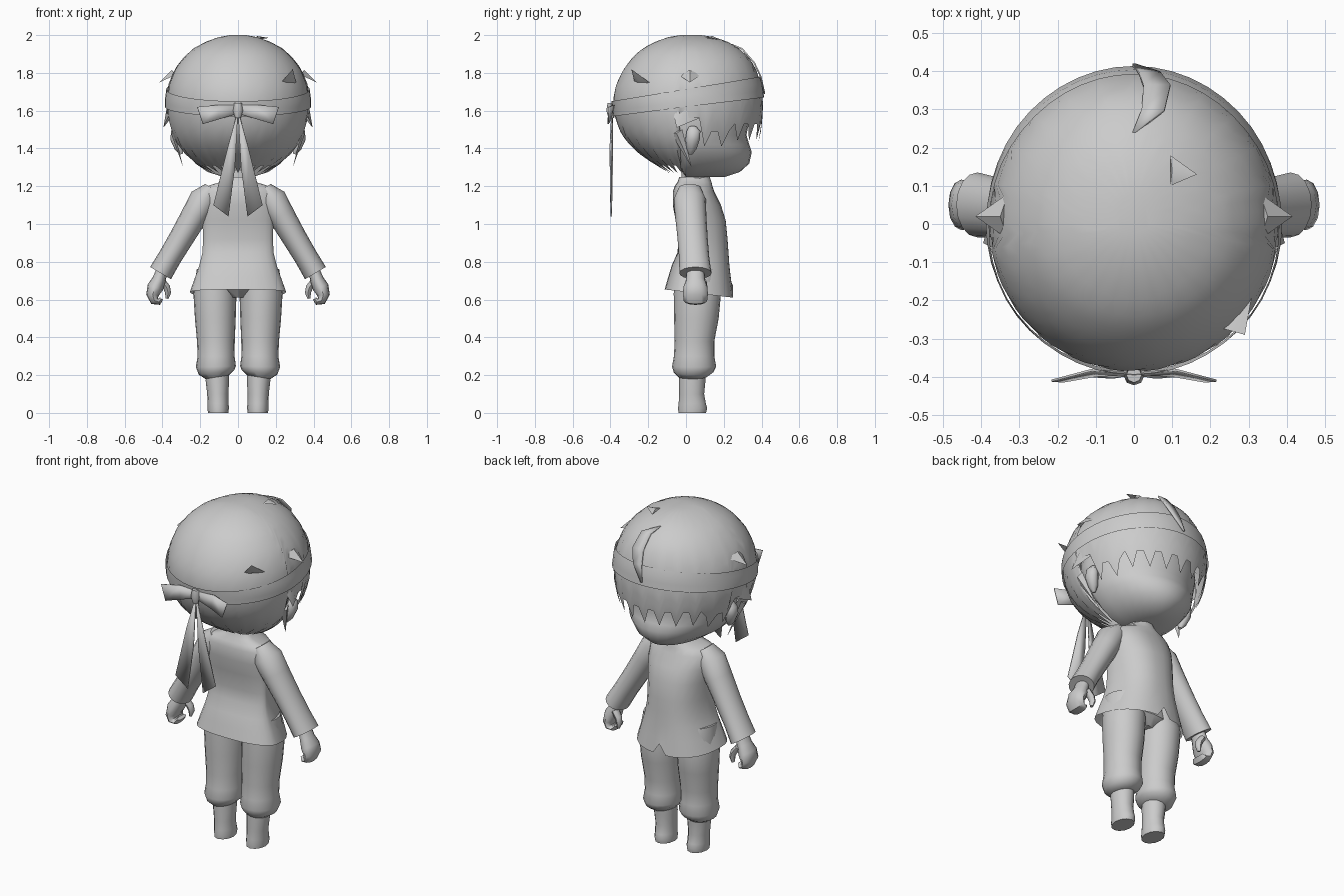
import bpy, bmesh, math
from mathutils import Vector

mat = bpy.data.materials.new("plain_grey")
mat.diffuse_color = (0.6, 0.6, 0.6, 1)


def make(name, verts, faces, thick=0):
    bm = bmesh.new()
    vs = [bm.verts.new(v) for v in verts]
    for f in faces:
        bm.faces.new([vs[i] for i in f])
    bmesh.ops.recalc_face_normals(bm, faces=bm.faces)
    me = bpy.data.meshes.new(name)
    bm.to_mesh(me)
    bm.free()
    me.materials.append(mat)
    ob = bpy.data.objects.new(name, me)
    bpy.context.collection.objects.link(ob)
    if thick:
        ob.modifiers.new("thickness", "SOLIDIFY").thickness = thick
    return ob


def skin(rows, n):
    """Quads joining closed rows of n points."""
    return [(r * n + i, r * n + (i + 1) % n, (r + 1) * n + (i + 1) % n, (r + 1) * n + i)
            for r in range(rows - 1) for i in range(n)]


def tube(name, rings, n=16, side=1):
    """Rings of (x, y, z, half width, half depth) along a path in the xz plane."""
    verts = []
    for k, (x, y, z, ra, ry) in enumerate(rings):
        a, b = rings[max(k - 1, 0)], rings[min(k + 1, len(rings) - 1)]
        t = Vector((b[0] - a[0], 0, b[2] - a[2])).normalized()
        for i in range(n):
            c, s = math.cos(math.tau * i / n), math.sin(math.tau * i / n)
            verts.append((side * (x - t.z * ra * c), y + ry * s, z + t.x * ra * c))
    m = len(rings)
    faces = skin(m, n) + [tuple(range(n)), tuple(range((m - 1) * n, m * n))]
    return make(name, verts, faces)


def section(table, z):
    """Half width, back and front depth at height z, from a top-down table."""
    for a, b in zip(table, table[1:]):
        if z >= b[0]:
            t = min(1, max(0, (a[0] - z) / (a[0] - b[0])))
            return [p + (q - p) * t for p, q in zip(a[1:], b[1:])]
    return table[-1][1:]


def on_section(table, z, f, grow=0):
    """Point at angle f from the face side (+y)."""
    rx, yb, yf = section(table, z)
    c = math.cos(f)
    return Vector(((rx + grow) * math.sin(f), ((yf if c > 0 else yb) + grow) * c, z))


# Hair cap with a jagged hem, open around the ears
HAIR = [(2.0, .04, .03, .08), (1.99, .10, .09, .15), (1.965, .17, .165, .22), (1.93, .235, .23, .28),
        (1.88, .29, .285, .335), (1.82, .335, .33, .37), (1.74, .368, .37, .397), (1.65, .38, .387, .408),
        (1.56, .375, .375, .405), (1.48, .352, .345, .395), (1.42, .325, .30, .38),
        (1.36, .275, .235, .35), (1.30, .20, .14, .28), (1.26, .12, .07, .15)]


def hem(i, n):
    d = min(i, n - i) * 360 / n
    low = min(i, n - i) % 3 == 0
    if d < 55:
        return 1.44 if low else 1.53
    if d < 80:
        return 1.41 if low else 1.49
    if d < 98:
        return 1.56
    return 1.27 if low else 1.31


N, ROWS = 72, 18
verts = []
for r in range(ROWS):
    t = (r / (ROWS - 1)) ** 1.5
    for i in range(N):
        verts.append(on_section(HAIR, 2.0 - (2.0 - hem(i, N)) * t, math.tau * i / N))
make("hair_cap", verts, skin(ROWS, N) + [tuple(range(N))])

# Face and jaw under the hair
FACE = [(1.66, .31, .25, .33), (1.55, .325, .22, .335), (1.47, .31, .17, .32), (1.42, .295, .12, .335),
        (1.38, .275, .09, .348), (1.32, .225, .04, .335), (1.275, .16, .02, .285), (1.25, .08, .0, .21)]
n = 32
verts = [on_section(FACE, row[0], math.tau * i / n) for row in FACE for i in range(n)]
make("face", verts, skin(len(FACE), n) + [tuple(range(n)), tuple(range(7 * n, 8 * n))])

# Headband, higher at the brow than at the back
n = 48
verts = []
for k in range(4):
    for i in range(n):
        f = math.tau * i / n
        u = (math.cos(f) + 1) / 2
        lo, hi = 1.57 + .10 * u, 1.65 + .13 * u
        verts.append(on_section(HAIR, lo + (hi - lo) * k / 3, f, .008))
make("headband", verts, skin(4, n))

# Bow: knot, loops and hanging tails at the back
tube("bow_knot", [(0, -.395, 1.64, .02, .02), (0, -.40, 1.60, .026, .022), (0, -.395, 1.56, .015, .015)], 8)
for s in (1, -1):
    make("bow_loop", [(0, -.395, 1.63), (s * .11, -.385, 1.63), (s * .215, -.413, 1.62),
                      (s * .185, -.415, 1.53), (s * .10, -.40, 1.555), (0, -.395, 1.585)],
         [(0, 1, 4, 5), (1, 2, 3, 4)], .006)
    make("bow_tail", [(0, -.395, 1.60), (s * .055, -.405, 1.40), (s * .13, -.40, 1.10),
                      (s * .05, -.40, 1.04), (s * .016, -.395, 1.30)],
         [(0, 1, 4), (1, 2, 3, 4)], .008)


# Loose hair tufts
def tuft(name, a, b, mid, tip, side=1):
    make(name, [(side * p[0], p[1], p[2]) for p in (a, b, mid, tip)], [(0, 2, 3), (2, 1, 3), (0, 1, 2)])


for s in (1, -1):
    tuft("temple_tuft", (.33, -.04, 1.79), (.33, .08, 1.79), (.35, .02, 1.815), (.415, .02, 1.75), s)
    tuft("ear_tuft", (.355, -.07, 1.60), (.355, .07, 1.56), (.38, 0, 1.60), (.395, -.05, 1.51), s)
    tuft("nape_tuft", (.335, -.08, 1.48), (.345, -.02, 1.50), (.355, -.05, 1.48), (.29, .03, 1.30), s)
tuft("back_tuft", (.22, -.27, 1.74), (.31, -.18, 1.74), (.285, -.25, 1.76), (.29, -.29, 1.82))
tuft("crown_tuft", (.095, .10, 1.985), (.095, .18, 1.975), (.10, .14, 1.995), (.165, .13, 1.985))

# Curved lock falling from the parting over the brow
path = [(0, .24, 1.955, .004), (.05, .30, 1.93, .03), (.06, .365, 1.855, .035),
        (.04, .40, 1.78, .028), (0, .42, 1.69, .004)]
verts = [(x + d * w, y, z) for x, y, z, w in path for d in (-1, 1)]
make("brow_lock", verts, [(2 * i, 2 * i + 1, 2 * i + 3, 2 * i + 2) for i in range(4)], .008)

# Ears
for s in (1, -1):
    tube("ear", [(.318, .035, 1.515, .012, .02), (.325, .04, 1.49, .03, .038), (.325, .035, 1.45, .033, .04),
                 (.31, .03, 1.40, .025, .028), (.30, .025, 1.37, .008, .01)], 10, s)

# Neck
tube("neck", [(0, .05, 1.32, .075, .075), (0, .045, 1.18, .075, .07)], 16)

# Jacket with a flared hem and a small slit at the front
JACKET = [(1.25, .075, .035, .125), (1.222, .095, .045, .135), (1.20, .165, .06, .14),
          (1.17, .20, .07, .15), (1.10, .20, .07, .185), (1.02, .188, .055, .21), (.92, .185, .04, .22),
          (.85, .188, .045, .225), (.78, .205, .075, .23), (.71, .23, .095, .24), (.64, .255, .113, .25)]
angles = [0, 5] + list(range(15, 346, 15)) + [355]
n = len(angles)
verts = []
for k, row in enumerate(JACKET):
    for d in angles:
        p = on_section(JACKET, row[0], math.radians(d))
        c, s = math.cos(math.radians(d)), math.sin(math.radians(d))
        p.x = row[1] * math.copysign(abs(s) ** .75, s)
        if row[0] < .8:
            p.z -= .06 * p.y * 2 * (.8 - row[0]) / .16
        if k == len(JACKET) - 1 and d == 0:
            p.z += .06
        verts.append(p)
make("jacket", verts, skin(len(JACKET), n))

for s in (1, -1):
    # Sleeve with a turned-in cuff
    tube("sleeve", [(.14, .02, 1.19, .04, .06), (.18, .02, 1.13, .077, .085), (.23, .025, 1.045, .071, .083),
                    (.30, .035, .925, .065, .08), (.36, .043, .825, .062, .08), (.41, .05, .74, .064, .085),
                    (.405, .05, .748, .05, .065)][:6], 16, s)
    # Hand with curled fingers and thumb
    tube("hand", [(.40, .05, .76, .03, .045), (.418, .05, .705, .036, .05), (.438, .05, .665, .043, .064),
                  (.452, .05, .625, .034, .066), (.442, .05, .593, .024, .062),
                  (.418, .05, .588, .017, .055), (.405, .05, .605, .010, .042)], 12, s)
    tube("thumb", [(.405, .085, .70, .018, .024), (.378, .092, .665, .019, .022),
                   (.37, .095, .635, .016, .019), (.376, .095, .605, .008, .01)], 8, s)
    # Bloused trouser leg
    tube("trouser_leg", [(.118, .05, .76, .10, .11), (.122, .06, .63, .114, .125), (.12, .055, .50, .108, .118),
                         (.117, .045, .38, .10, .105), (.116, .043, .30, .098, .107),
                         (.117, .043, .245, .106, .117), (.114, .04, .215, .095, .105),
                         (.110, .035, .19, .064, .075)], 20, s)
    # Foot
    tube("foot", [(.109, .035, .23, .06, .07), (.109, .033, .17, .062, .070), (.107, .03, .10, .056, .066),
                  (.106, .033, .05, .056, .072), (.105, .035, .025, .057, .077), (.105, .033, 0, .054, .073)], 12, s)

# Seat of the trousers
tube("trouser_seat", [(0, .05, .76, .19, .10), (0, .058, .66, .19, .115), (0, .058, .61, .08, .07)], 20)

# Smooth shading with crisp edges
bpy.ops.object.select_all(action="SELECT")
bpy.context.view_layer.objects.active = bpy.context.selected_objects[0]
bpy.ops.object.shade_smooth_by_angle(angle=math.radians(45))
